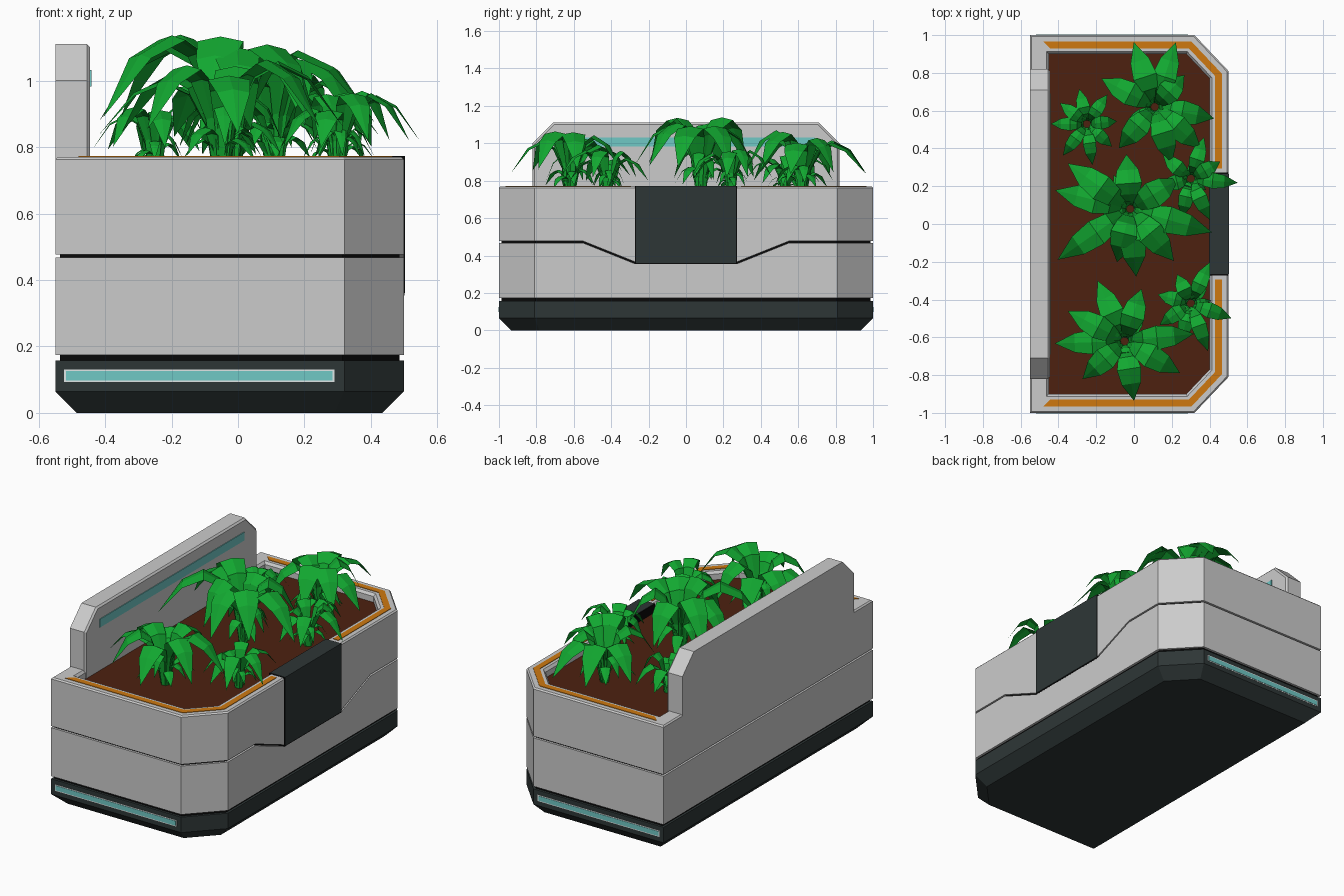
import bpy, bmesh, math, random
from mathutils import Vector

random.seed(4)
if "Cube" in bpy.data.objects:
    bpy.data.objects.remove(bpy.data.objects["Cube"], do_unlink=True)


def material(name, *rgb):
    m = bpy.data.materials.new(name)
    m.use_nodes = True
    colour = (*rgb, 1)
    m.diffuse_color = colour
    m.node_tree.nodes["Principled BSDF"].inputs["Base Color"].default_value = colour
    return m


GREY = material("light_grey", .6, .6, .6)
DARK = material("dark_slate", .027, .037, .037)
BLACK = material("seam_black", .003, .003, .003)
SOIL = material("soil_brown", .075, .015, .005)
ORANGE = material("orange", .62, .19, .005)
CYAN = material("cyan", .16, .58, .56)
WHITE = material("white_trim", .85, .9, .9)
GREEN = material("leaf_green", .006, .39, .03)


def finish(bm, name, mat, fix=True):
    if fix:
        bmesh.ops.recalc_face_normals(bm, faces=bm.faces)
    mesh = bpy.data.meshes.new(name)
    bm.to_mesh(mesh)
    bm.free()
    mesh.materials.append(mat)
    ob = bpy.data.objects.new(name, mesh)
    bpy.context.collection.objects.link(ob)
    return ob


def loft(name, mat, rings, caps=True):
    """Join equal-length rings of 3D points, optionally closing both ends."""
    bm = bmesh.new()
    loops = [[bm.verts.new(p) for p in ring] for ring in rings]
    for a, b in zip(loops, loops[1:]):
        for i in range(len(a)):
            j = (i + 1) % len(a)
            bm.faces.new((a[i], a[j], b[j], b[i]))
    if caps:
        bm.faces.new(loops[0][::-1])
        bm.faces.new(loops[-1])
    return finish(bm, name, mat)


def box(name, mat, x, y, z):
    base = [(x[0], y[0]), (x[1], y[0]), (x[1], y[1]), (x[0], y[1])]
    return loft(name, mat, [[(*p, h) for p in base] for h in z])


def inset(points, d):
    """Offset a counter-clockwise outline inwards with mitred corners."""
    out = []
    for i, p in enumerate(points):
        a, p, b = Vector(points[i - 1]), Vector(p), Vector(points[(i + 1) % len(points)])
        e, f = (p - a).normalized(), (b - p).normalized()
        n, m = Vector((e.y, -e.x)), Vector((f.y, -f.x))
        out.append(tuple(p - (n + m) * d / (1 + n.dot(m))))
    return out


# Footprint, with extra points where the seam dips on the panel side
half = [(-.55, -1), (.32, -1), (.5, -.81), (.5, -.55), (.5, -.27)]
outline = half + [(x, -y) for x, y in reversed(half)]
seam = [.36 if abs(y) < .3 else .472 for x, y in outline]


def ring(d, z):
    return [(*p, z) for p in inset(outline, d)]


def seam_ring(d, shift):
    return [(*p, z + shift) for p, z in zip(inset(outline, d), seam)]


# Body shells around a dark core that shows through the seams
loft("base", DARK, [ring(.065, 0), ring(0, .065), ring(0, .158)])
loft("seam_core", BLACK, [ring(.014, .15), ring(.014, .7)])
loft("lower_shell", GREY, [ring(.02, .174), ring(0, .174),
                           seam_ring(0, -.005), seam_ring(.02, -.005)], False)
loft("upper_shell", GREY, [seam_ring(.02, .005), seam_ring(0, .005), ring(0, .762),
                           ring(.008, .77), ring(.088, .77), ring(.1, .755),
                           ring(.1, .7)], False)
loft("soil", SOIL, [ring(.09, .705), ring(.09, .72)])

# Side panel with its dark gap
box("panel_gap", BLACK, (.397, .5005), (-.273, .273), (.354, .771))
box("side_panel", DARK, (.4, .503), (-.266, .266), (.361, .773))

# Back wall with clipped upper corners and its light strip
side = [(.82, .7), (.82, 1), (.71, 1.11)]
profile = [(-.82, .7)] + side + [(-.71, 1.11), (-.82, 1)]
loft("back_wall", GREY, [[(x, *p) for p in inset(profile, d)]
                         for x, d in ((-.55, 0), (-.455, 0), (-.445, .01))])
box("wall_light", CYAN, (-.45, -.441), (-.69, .69), (.982, 1.032))

# Mirrored rim stripes and end lights
outer, inner = inset(outline, .035), inset(outline, .07)
stripe = [(-.48, outer[0][1]), outer[1], outer[2], (outer[3][0], -.295),
          (inner[3][0], -.295), inner[2], inner[1], (-.445, inner[0][1])]
for s, label in ((1, "front"), (-1, "back")):
    loft(label + "_rim_stripe", ORANGE,
         [[(x, y * s, z) for x, y in stripe] for z in (.766, .773)])
    box(label + "_light_trim", WHITE, (-.524, .291), sorted((-.99 * s, -1.001 * s)), (.093, .131))
    box(label + "_light", CYAN, (-.518, .285), sorted((-.99 * s, -1.003 * s)), (.098, .126))

WIDTHS = (.2, .42, .75, 1, .8, 0)


def leaf(bm, centre, angle, reach, height, width):
    """Arching blade with a raised middle crease."""
    along = Vector((math.cos(angle), math.sin(angle), 0))
    across = Vector((-along.y, along.x, 0))
    path = [(.02, 0), (.1 * reach, height), (.5 * reach, 1.45 * height), (reach, .42 * height)]
    rows = []
    for i, w in enumerate(WIDTHS):
        t = i / (len(WIDTHS) - 1)
        k = ((1 - t) ** 3, 3 * t * (1 - t) ** 2, 3 * t * t * (1 - t), t ** 3)
        r, z = (sum(f * p[n] for f, p in zip(k, path)) for n in (0, 1))
        mid = centre + along * r + Vector((0, 0, z))
        drop = Vector((0, 0, -.2 * w * width))
        points = [mid + across * w * width + drop, mid, mid - across * w * width + drop]
        rows.append([bm.verts.new(p) for p in points])
    for a, b in zip(rows, rows[1:]):
        for i in (0, 1):
            bm.faces.new((a[i + 1], b[i + 1], b[i], a[i]))


def plant(name, x, y, height, width, blades):
    bm = bmesh.new()
    centre = Vector((x, y, .715))
    for degrees, reach in blades:
        leaf(bm, centre, math.radians(degrees), reach, height * random.uniform(.78, 1), width)
    # Short inner leaves
    count = 9
    for i in range(count):
        turn = math.tau * (i + random.uniform(-.3, .3)) / count
        leaf(bm, centre, turn, width * random.uniform(1.9, 2.8),
             height * random.uniform(.3, .6), width * .45)
    bmesh.ops.remove_doubles(bm, verts=bm.verts, dist=.00001)
    finish(bm, name, GREEN, False)


# Large plants: blade direction and reach
plant("large_plant_back", .11, .62, .36, .064,
      [(108, .36), (72, .36), (47, .23), (152, .32), (-11, .32), (229, .29), (-73, .31), (-42, .33)])
plant("large_plant_middle", -.02, .08, .43, .072,
      [(94, .29), (144, .41), (166, .41), (215, .47), (256, .29), (275, .36), (-16, .45),
       (-50, .36), (32, .3)])
plant("large_plant_front", -.05, -.62, .35, .064,
      [(-81, .32), (182, .37), (152, .34), (114, .35), (72, .29), (6, .37), (-30, .34), (222, .3)])

# Small plants
plant("small_plant_back", -.25, .53, .22, .036,
      [(102, .19), (180, .19), (233, .21), (55, .19), (-42, .18), (-82, .22), (142, .18), (5, .16)])
plant("small_plant_middle", .3, .24, .26, .042,
      [(-5, .25), (72, .23), (140, .19), (-65, .24), (257, .21), (194, .16), (30, .18)])
plant("small_plant_front", .3, -.42, .25, .042,
      [(-20, .23), (65, .24), (165, .18), (-70, .27), (256, .21), (115, .17), (215, .2)])
